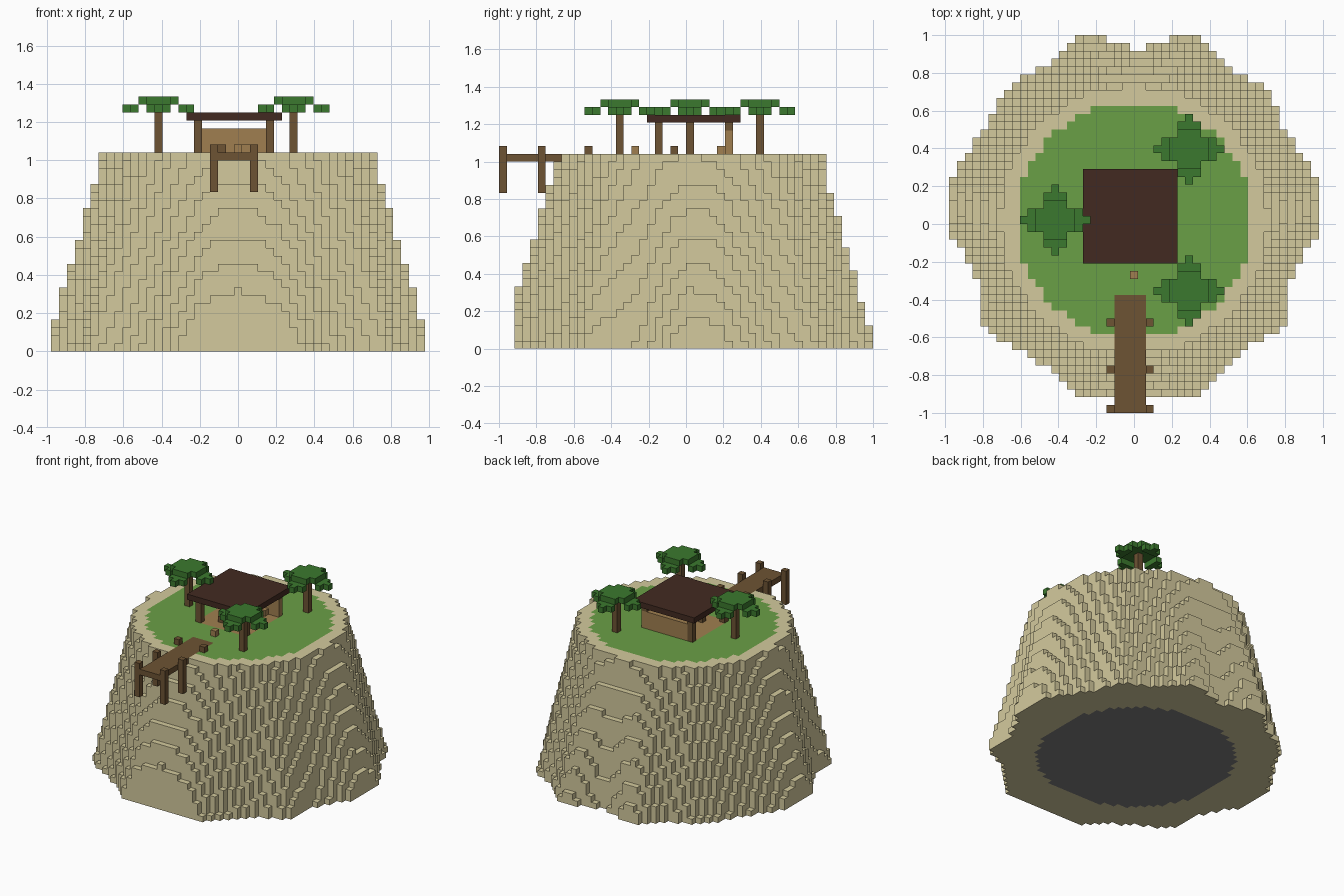
import bpy, bmesh, math

if "Cube" in bpy.data.objects:
    bpy.data.objects.remove(bpy.data.objects["Cube"], do_unlink=True)

V = 1 / 24      # size of one block
TOP = 25        # island height in blocks
RIM = 17.1      # island radius at the top


def material(name, r, g, b):
    lin = [((c / 255 + 0.055) / 1.055) ** 2.4 for c in (r, g, b)] + [1]
    m = bpy.data.materials.new(name)
    m.use_nodes = True
    m.diffuse_color = lin
    m.node_tree.nodes["Principled BSDF"].inputs["Base Color"].default_value = lin
    return m


SAND = material("sand", 212, 202, 157)
GRASS = material("grass", 106, 160, 70)
STONE = material("stone", 126, 126, 126)
PLANK = material("light planks", 160, 127, 80)
TIMBER = material("brown timber", 109, 83, 51)
ROOF = material("dark roof", 66, 42, 33)
LEAF = material("palm leaves", 59, 121, 46)


def finish(name, bm, mats):
    mesh = bpy.data.meshes.new(name)
    bm.to_mesh(mesh)
    bm.free()
    for m in mats:
        mesh.materials.append(m)
    ob = bpy.data.objects.new(name, mesh)
    bpy.context.collection.objects.link(ob)
    return ob


def blocks(name, mat, boxes):
    """Boxes given as (x0, x1, y0, y1) inclusive block columns and z0, z1 edges."""
    bm = bmesh.new()
    for x0, x1, y0, y1, z0, z1 in boxes:
        lo = ((x0 - 0.5) * V, y0 * V, z0 * V)
        hi = ((x1 + 0.5) * V, (y1 + 1) * V, z1 * V)
        cube = bmesh.ops.create_cube(bm, size=1)
        for v in cube["verts"]:
            v.co = [(a + b) / 2 + c * (b - a) for a, b, c in zip(lo, hi, v.co)]
    return finish(name, bm, [mat])


# Island: lobed base radius every five degrees from front to back, mirrored
LOBES = [24.04, 24.04, 24.04, 24, 23.3, 22.6, 22, 21.7, 21.7, 22, 23, 23.5,
         22.6, 21.7, 21.3, 21.5, 22.2, 23.4, 24.04, 24.04, 24, 23.6, 23, 22.6,
         22.3, 22.3, 22.8, 22.8, 22.9, 22.9, 22.8, 23.4, 24.3, 24.6, 23.4, 22.2, 21.8]


def column_height(i, j):
    d = math.hypot(i, j)
    angle = math.degrees(math.atan2(j, abs(i - 0.5)))
    a = (angle + 90) / 5
    n = min(int(a), len(LOBES) - 2)
    base = LOBES[n] + (LOBES[n + 1] - LOBES[n]) * (a - n)
    if i > 0:                         # fuller back corner on one side
        base += max(0, 0.7 - abs(angle - 45) / 15)
    limit = TOP - 1 if -2 <= i <= 1 and j <= -10 else TOP   # bed of the dock
    for k in range(limit):
        if base + (RIM - base) * k / (TOP - 1) < d:
            return k
    return limit


def top_colour(i, j, h):
    if -5 <= i <= 4 and -4 <= j <= 5:
        return 3                      # house floor
    return 1 if h == TOP and math.hypot(i, j) < 15 else 0


heights = {(i, j): column_height(i, j) for i in range(-23, 24) for j in range(-22, 24)}
bm = bmesh.new()


def quad(points, colour):
    f = bm.faces.new([bm.verts.new((x * V, y * V, z * V)) for x, y, z in points])
    f.material_index = colour


for (i, j), h in heights.items():
    if not h:
        continue
    ring = [(i - 0.5, j), (i + 0.5, j), (i + 0.5, j + 1), (i - 0.5, j + 1)]
    quad([(x, y, h) for x, y in ring], top_colour(i, j, h))
    quad([(x, y, 0) for x, y in reversed(ring)], 2 if math.hypot(i, j) < 16 else 0)
    for n, (di, dj) in enumerate([(0, -1), (1, 0), (0, 1), (-1, 0)]):
        low = heights.get((i + di, j + dj), 0)
        if low < h:
            a, b = ring[n], ring[(n + 1) % 4]
            quad([(*a, low), (*b, low), (*b, h), (*a, h)], 0)
bmesh.ops.remove_doubles(bm, verts=bm.verts, dist=V / 100)
finish("island", bm, [SAND, GRASS, STONE, PLANK])

# House: open shelter with a back wall, corner posts and flat roof
blocks("house_roof", ROOF, [(-6, 5, -5, 6, 29, 30)])
blocks("house_back_wall", PLANK, [(-4, 4, 5, 5, TOP, 28)])
blocks("house_posts", TIMBER, [(-5, -5, -4, -4, TOP, 29), (4, 4, -4, -4, TOP, 29),
                               (-5, -5, 5, 5, TOP, 29), (4, 4, 5, 5, 28, 29)])
blocks("house_stool", TIMBER, [(-2, -2, -2, -2, TOP, 26)])
blocks("house_bench", PLANK, [(1, 2, 4, 4, TOP, 26)])
blocks("doorstep_block", PLANK, [(0, 0, -7, -7, TOP, 26)])

# Dock: deck laid into the sand, flanked by pairs of posts
blocks("dock_deck", TIMBER, [(-2, 1, -24, -10, 24, TOP)])
blocks("dock_posts", TIMBER, [(x, x, y, y, 20, 26) for x in (-3, 2) for y in (-24, -19, -13)])

# Palm trees: trunk, crown with cut corners and drooping stepped tips on four sides
for name, x, y in (("left", -10, 0), ("back", 7, 9), ("front", 7, -9)):
    blocks(name + "_tree_trunk", TIMBER, [(x, x, y, y, TOP, 31)])
    crown = [(x - 1, x + 1, y - 2, y + 2, 31, 32)]
    for s in (-1, 1):
        crown += [(x + 2 * s, x + 2 * s, y - 1, y + 1, 31, 32),
                  (x + 3 * s, x + 3 * s, y - 1, y + 1, 30, 31),
                  (x + 4 * s, x + 4 * s, y, y, 30, 31),
                  (x - 1, x + 1, y + 3 * s, y + 3 * s, 30, 31),
                  (x, x, y + 4 * s, y + 4 * s, 30, 31)]
    blocks(name + "_tree_leaves", LEAF, crown)
